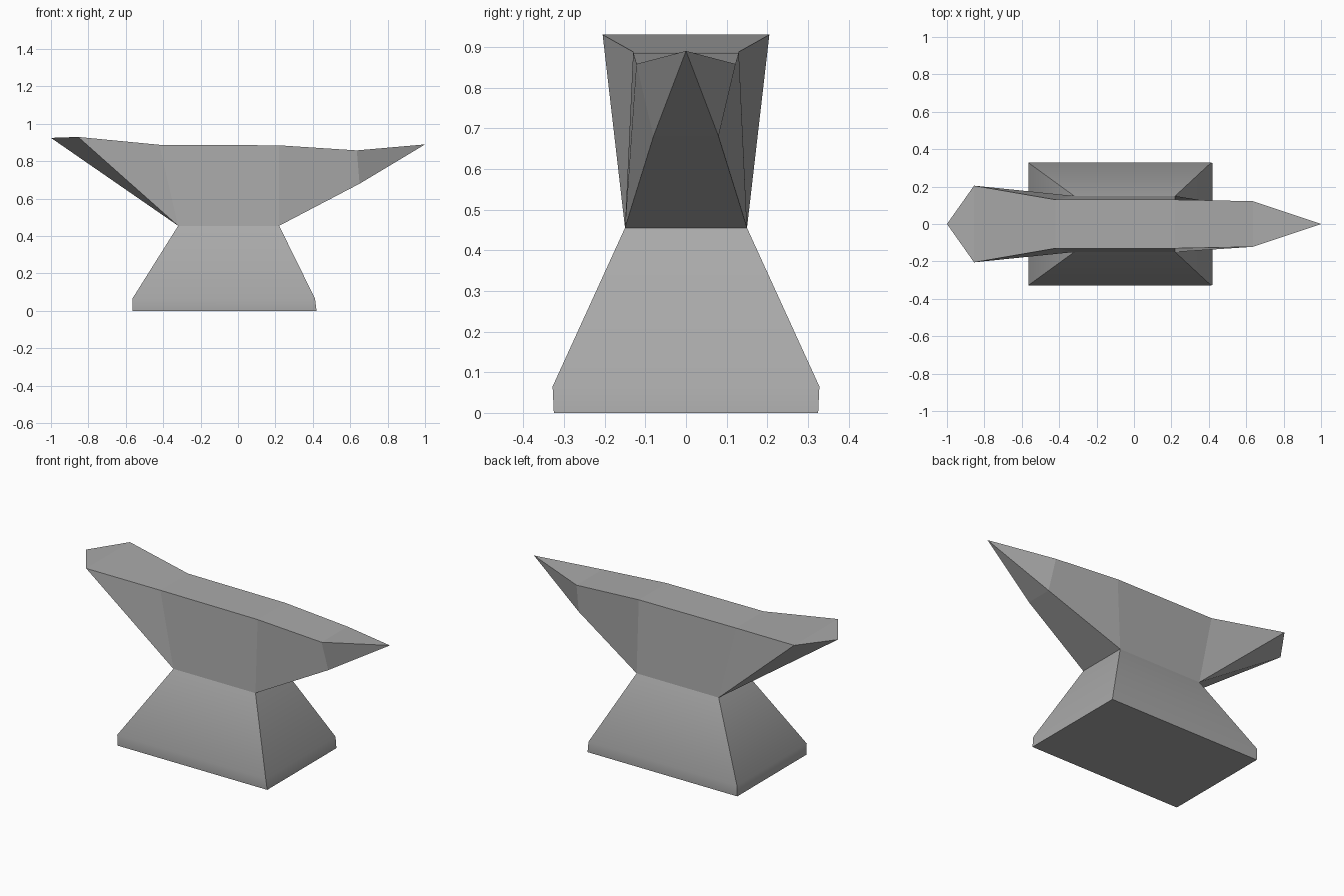
import bpy
import bmesh
import math

cube = bpy.data.objects.get("Cube")
if cube:
    bpy.data.objects.remove(cube, do_unlink=True)

# Single grey metal
metal = bpy.data.materials.new("grey_metal")
metal.use_nodes = True
GREY = (0.4, 0.4, 0.4, 1.0)
metal.diffuse_color = GREY
metal.node_tree.nodes["Principled BSDF"].inputs["Base Color"].default_value = GREY


def finish(bm, name):
    bmesh.ops.recalc_face_normals(bm, faces=bm.faces)
    mesh = bpy.data.meshes.new(name)
    bm.to_mesh(mesh)
    bm.free()
    mesh.materials.append(metal)
    obj = bpy.data.objects.new(name, mesh)
    bpy.context.scene.collection.objects.link(obj)
    return obj


def bridge(bm, a, b):
    """Join two four-cornered rings with quads."""
    for i in range(4):
        j = (i + 1) % 4
        bm.faces.new((a[i], a[j], b[j], b[i]))


# Foot: flared block rising to the waist (left x, right x, half depth, z)
WAIST_X = (-0.32, 0.22)
WAIST_Y, WAIST_Z = 0.15, 0.455
levels = [(-0.565, 0.42, 0.325, 0.0),
          (-0.565, 0.412, 0.328, 0.065),
          (*WAIST_X, WAIST_Y, WAIST_Z)]
bm = bmesh.new()
rings = [[bm.verts.new(p) for p in ((x0, -y, z), (x1, -y, z), (x1, y, z), (x0, y, z))]
         for x0, x1, y, z in levels]
for a, b in zip(rings, rings[1:]):
    bridge(bm, a, b)
bm.faces.new(rings[0])
foot = finish(bm, "anvil_foot")

# Body: sections along x, each with a (x, half width, z) top and bottom edge
sections = [((-0.42, 0.13, 0.888), (WAIST_X[0], WAIST_Y, WAIST_Z)),
            ((0.22, 0.13, 0.885), (WAIST_X[1], WAIST_Y, WAIST_Z)),
            ((0.635, 0.122, 0.858), (0.65, 0.08, 0.68))]
bm = bmesh.new()
rings = []
for (tx, ty, tz), (bx, by, bz) in sections:
    rings.append([bm.verts.new(p) for p in
                  ((tx, -ty, tz), (tx, ty, tz), (bx, by, bz), (bx, -by, bz))])
# The middle span stays open below, where it meets the foot
a, b, c = rings
for i in (0, 1, 3):
    j = (i + 1) % 4
    bm.faces.new((a[i], a[j], b[j], b[i]))
bridge(bm, b, c)

# Horn point
horn_tip = bm.verts.new((1.0, 0.0, 0.89))
for i in range(4):
    bm.faces.new((c[i], c[(i + 1) % 4], horn_tip))

# Spreading heel with a pointed end
front, back = [bm.verts.new((-0.855, y, 0.93)) for y in (-0.205, 0.205)]
heel_tip = bm.verts.new((-1.0, 0.0, 0.925))
bm.faces.new((a[0], a[1], back, front))
bm.faces.new((front, back, heel_tip))
bm.faces.new((a[2], a[3], heel_tip))
for corner, top, low in ((front, a[0], a[3]), (back, a[1], a[2])):
    bm.faces.new((corner, top, low))
    bm.faces.new((corner, low, heel_tip))
body = finish(bm, "anvil_body")

# Soft roll at the bottom of the foot, crisp facets on the body
bpy.ops.object.select_all(action="DESELECT")
foot.select_set(True)
bpy.context.view_layer.objects.active = foot
bpy.ops.object.shade_smooth_by_angle(angle=math.radians(40))
